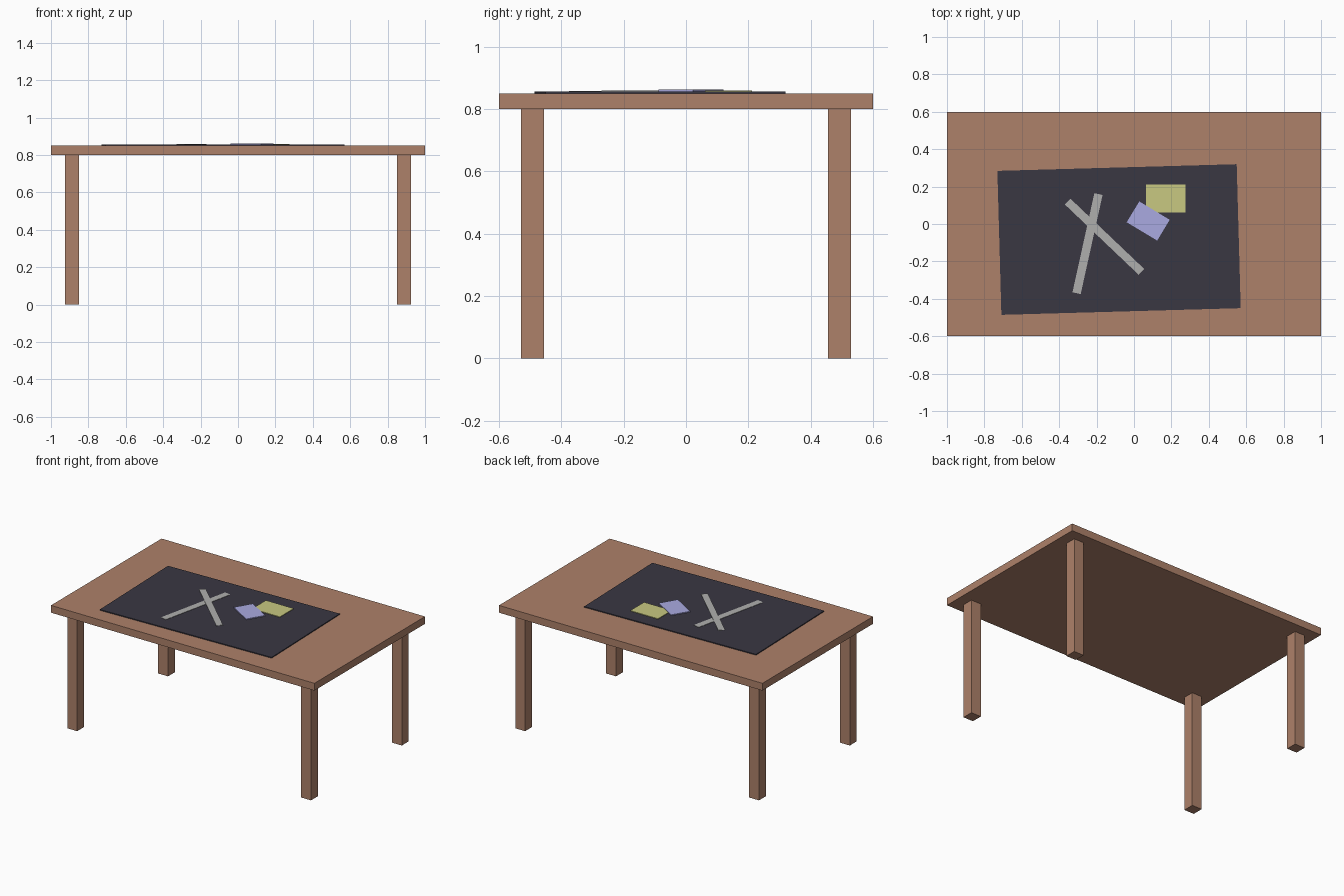
import bpy
from math import radians, atan2, hypot

if "Cube" in bpy.data.objects:
    bpy.data.objects.remove(bpy.data.objects["Cube"])


def material(name, r, g, b):
    m = bpy.data.materials.new(name)
    m.diffuse_color = (r, g, b, 1)
    m.use_nodes = True
    m.node_tree.nodes["Principled BSDF"].inputs["Base Color"].default_value = m.diffuse_color
    return m


wood = material("wood", 0.42, 0.22, 0.144)
dark = material("dark", 0.041, 0.038, 0.055)
grey = material("light_grey", 0.43, 0.43, 0.42)
yellow = material("yellow", 0.58, 0.58, 0.22)
blue = material("blue", 0.40, 0.40, 0.75)


def box(name, center, size, mat, turn=0.0):
    bpy.ops.mesh.primitive_cube_add(size=1, location=center, rotation=(0, 0, turn))
    ob = bpy.context.object
    ob.name = name
    ob.scale = size
    bpy.ops.object.transform_apply(location=False, rotation=False, scale=True)
    ob.data.materials.append(mat)
    return ob


def strip(name, start, end, width, z, mat):
    dx, dy = end[0] - start[0], end[1] - start[1]
    mid = ((start[0] + end[0]) / 2, (start[1] + end[1]) / 2, z)
    return box(name, mid, (hypot(dx, dy), width, 0.002), mat, atan2(dy, dx))


# Table top and four legs
box("table_top", (0, 0, 0.825), (2, 1.2, 0.05), wood)
for sx, side in ((-1, "left"), (1, "right")):
    for sy, end in ((-1, "front"), (1, "back")):
        box(f"{end}_{side}_leg", (sx * 0.8875, sy * 0.4925, 0.4),
            (0.075, 0.075, 0.8), wood)

# Slightly turned desk mat
box("desk_mat", (-0.08, -0.083, 0.853), (1.28, 0.77, 0.006), dark, radians(1.6))

# Two crossed strips
strip("lower_strip", (-0.19, 0.16), (-0.307, -0.37), 0.045, 0.857, grey)
strip("upper_strip", (-0.355, 0.12), (0.04, -0.256), 0.043, 0.859, grey)

# Overlapping paper notes
box("yellow_note", (0.17, 0.136, 0.858), (0.21, 0.15, 0.004), yellow)
box("blue_note", (0.076, 0.016, 0.859), (0.19, 0.13, 0.006), blue, radians(-31))
